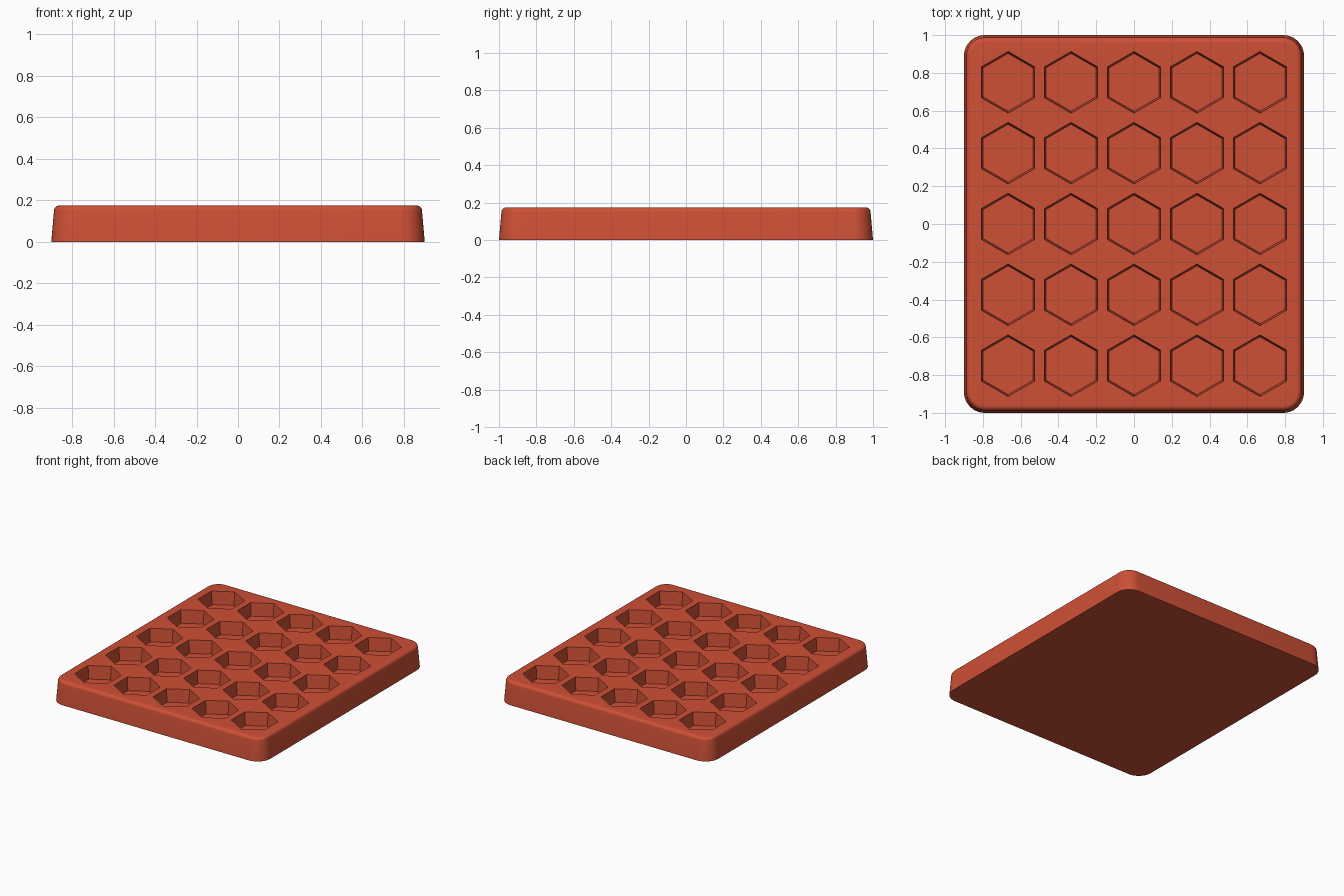
import bpy, bmesh, math

cube = bpy.data.objects.get("Cube")
if cube:
    bpy.data.objects.remove(cube, do_unlink=True)

HEIGHT, FILLET, DRAFT = 0.175, 0.025, math.tan(math.radians(5))
HEX_RADIUS, DEPTH, FLOOR_FILLET = 0.163, 0.1, 0.015

clay = bpy.data.materials.new("terracotta red")
clay.use_nodes = True
colour = (0.62, 0.08, 0.037, 1)
clay.diffuse_color = colour
clay.node_tree.nodes["Principled BSDF"].inputs["Base Color"].default_value = colour


def rounded_rect(inset, z, radius=0.11, steps=10):
    """Points around the tray outline, moved inwards by inset."""
    points = []
    r = radius - inset
    for k, (sx, sy) in enumerate([(1, 1), (-1, 1), (-1, -1), (1, -1)]):
        for i in range(steps + 1):
            a = math.pi / 2 * (k + i / steps)
            points.append((sx * (0.9 - radius) + r * math.cos(a),
                           sy * (1 - radius) + r * math.sin(a), z))
    return points


def hexagon(cx, cy, radius, z):
    angles = [math.pi / 6 + i * math.pi / 3 for i in range(6)]
    return [(cx + radius * math.cos(a), cy + radius * math.sin(a), z) for a in angles]


def loft(bm, rings):
    """Join closed rings, listed bottom to top, and cap both ends."""
    rows = [[bm.verts.new(p) for p in ring] for ring in rings]
    for low, high in zip(rows, rows[1:]):
        for i in range(len(low)):
            j = (i + 1) % len(low)
            bm.faces.new((low[i], low[j], high[j], high[i]))
    bm.faces.new(rows[0][::-1])
    bm.faces.new(rows[-1])


def make_object(name, bm):
    mesh = bpy.data.meshes.new(name)
    bm.to_mesh(mesh)
    bm.free()
    mesh.materials.append(clay)
    ob = bpy.data.objects.new(name, mesh)
    bpy.context.collection.objects.link(ob)
    return ob


# Tray block: drafted sides with a rounded upper edge
bm = bmesh.new()
rings = [rounded_rect(0, 0)]
for i in range(7):
    a = math.radians(5 + 85 * i / 6)
    z = HEIGHT - FILLET + FILLET * math.sin(a)
    side = DRAFT * (HEIGHT - FILLET)
    rings.append(rounded_rect(side + FILLET * (1 - math.cos(a)), z))
loft(bm, rings)
tray = make_object("hexagon_tray", bm)

# Cutter: five by five drafted hexagonal pockets
bm = bmesh.new()
floor = HEIGHT - DEPTH
for col in range(-2, 3):
    for row in range(-2, 3):
        cx, cy = col / 3, row * 0.375
        loft(bm, [hexagon(cx, cy, HEX_RADIUS - DRAFT * (HEIGHT - z) / math.cos(math.pi / 6), z)
                  for z in (floor, HEIGHT + 0.05)])
cutter = make_object("pocket_cutter", bm)
cutter.hide_render = True

# Cut the pockets and smooth the rounded edges
cut = tray.modifiers.new("pockets", "BOOLEAN")
cut.operation = "DIFFERENCE"
cut.solver = "EXACT"
cut.object = cutter
bpy.ops.object.select_all(action="DESELECT")
bpy.context.view_layer.objects.active = tray
tray.select_set(True)
bpy.ops.object.modifier_apply(modifier=cut.name)
bpy.data.objects.remove(cutter, do_unlink=True)
bpy.ops.object.shade_smooth_by_angle(angle=math.radians(30))
